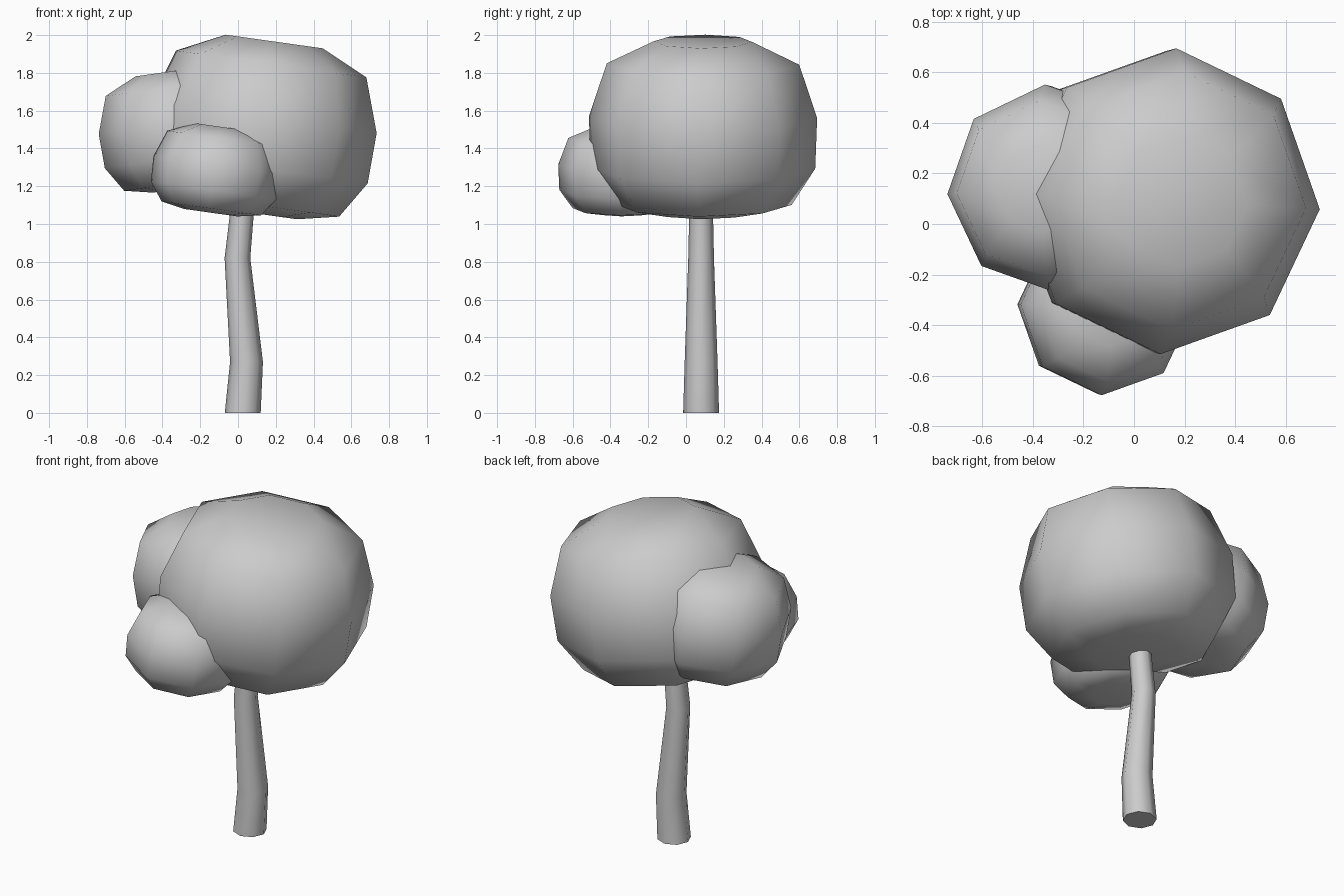
import bpy, bmesh, math
from mathutils import Matrix, Vector

if "Cube" in bpy.data.objects:
    bpy.data.objects.remove(bpy.data.objects["Cube"])

SIDES = 8


def ring(bm, center, r, start=0.0):
    """Add one octagonal loop of vertices."""
    return [bm.verts.new((center[0] + r * math.cos(start + i * math.tau / SIDES),
                          center[1] + r * math.sin(start + i * math.tau / SIDES),
                          center[2])) for i in range(SIDES)]


def loft(name, sections, start=0.0):
    """Skin a stack of (center, radius) octagons; close both ends."""
    bm = bmesh.new()
    loops = [ring(bm, c, r, start) for c, r in sections]
    for a, b in zip(loops, loops[1:]):
        for i in range(SIDES):
            j = (i + 1) % SIDES
            bm.faces.new((a[i], a[j], b[j], b[i]))
    bm.faces.new(loops[0][::-1])
    bm.faces.new(loops[-1])
    bmesh.ops.recalc_face_normals(bm, faces=bm.faces)
    mesh = bpy.data.meshes.new(name)
    bm.to_mesh(mesh)
    bm.free()
    ob = bpy.data.objects.new(name, mesh)
    bpy.context.collection.objects.link(ob)
    bpy.context.view_layer.objects.active = ob
    ob.select_set(True)
    bpy.ops.object.shade_smooth_by_angle(angle=math.radians(65))
    ob.select_set(False)
    return ob


# Rounded, flat-topped foliage profile: radius, height
PROFILE = [(.25, -.505), (.47, -.46), (.595, -.265), (.605, .005),
           (.51, .29), (.26, .41)]


def foliage(name, center, width, height, lean):
    """Leaning clump of leaves; lean in degrees, positive to the right."""
    turn = math.radians(-3 if lean > 0 else 3)
    ob = loft(name, [((0, 0, z * height), r * width) for r, z in PROFILE], turn)
    ob.data.transform(Matrix.Rotation(math.radians(lean), 4, 'Y'))
    ob.location = Vector(center)
    return ob


# Canopy clumps
foliage("main_foliage", (.135, .09, 1.56), 1.0, 1.0, 8)
foliage("left_foliage", (-.33, .14, 1.53), .68, .68, -8)
foliage("front_foliage", (-.11, -.335, 1.31), .565, .5, 8)

# Bent tapering trunk
loft("trunk", [((.025, .08, 0), .095), ((.045, .08, .27), .087),
               ((-.003, .08, .82), .068), ((.035, .08, 1.2), .06)])
